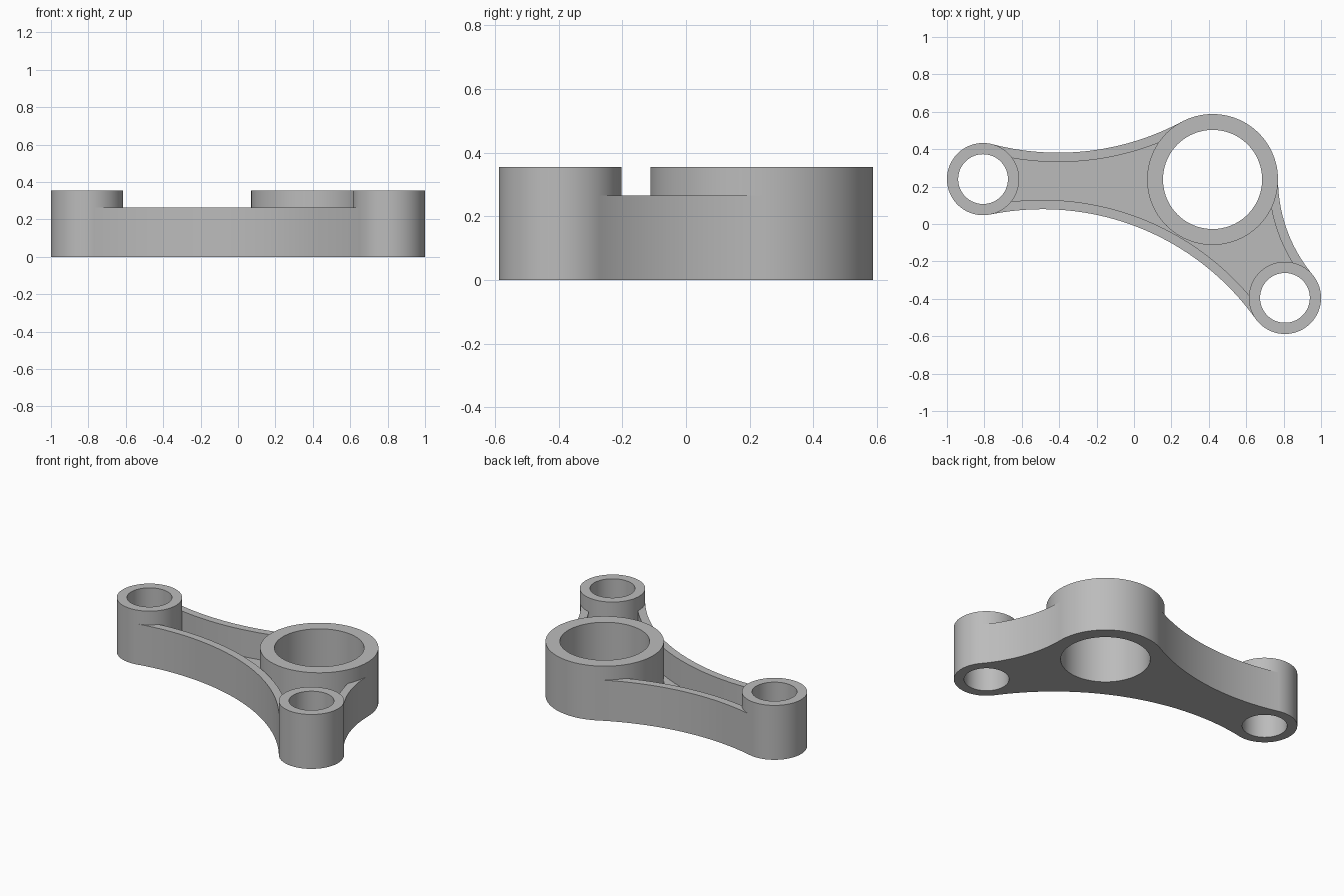
import bpy
import bmesh
from math import atan2, cos, sin, pi, sqrt, tau, radians

cube = bpy.data.objects.get("Cube")
if cube:
    bpy.data.objects.remove(cube, do_unlink=True)

BOSS_TOP, RIM_TOP, FLOOR_TOP = 0.355, 0.265, 0.09
RIM = 0.05

# Bosses in clockwise order: name, x, y, outer radius, bore radius
BOSSES = [("left_arm", -0.807, 0.24, 0.193, 0.133),
          ("pivot", 0.42, 0.238, 0.35, 0.265),
          ("right_arm", 0.807, -0.395, 0.193, 0.133)]
# Radius of the concave side that follows each boss
SIDES = [("back_rim", 1.4), ("side_rim", 0.8), ("front_rim", 1.4)]

metal = bpy.data.materials.new("plain_grey")
metal.use_nodes = True
GREY = (0.5, 0.5, 0.5, 1)
metal.diffuse_color = GREY
metal.node_tree.nodes["Principled BSDF"].inputs["Base Color"].default_value = GREY


def arc(cx, cy, r, start, sweep, steps):
    return [(cx + r * cos(start + sweep * i / steps),
             cy + r * sin(start + sweep * i / steps)) for i in range(steps + 1)]


def circle(cx, cy, r):
    return arc(cx, cy, r, 0, tau, 96)[:-1]


def prism(name, loops, height):
    """Solid standing on the ground; loops after the first are holes."""
    bm = bmesh.new()
    rings = []
    for loop in loops:
        rings.append([[bm.verts.new((x, y, z)) for x, y in loop] for z in (0, height)])
    # caps
    for level in (0, 1):
        edges = []
        for ring in rings:
            vs = ring[level]
            edges += [bm.edges.new((vs[i - 1], vs[i])) for i in range(len(vs))]
        bmesh.ops.triangle_fill(bm, use_beauty=True, edges=edges, normal=(0, 0, 1))
    # walls
    for low, high in rings:
        for i in range(len(low)):
            bm.faces.new((low[i - 1], low[i], high[i], high[i - 1]))
    bmesh.ops.recalc_face_normals(bm, faces=bm.faces)
    mesh = bpy.data.meshes.new(name)
    bm.to_mesh(mesh)
    bm.free()
    mesh.materials.append(metal)
    obj = bpy.data.objects.new(name, mesh)
    bpy.context.collection.objects.link(obj)
    return obj


def tangent_centre(p, q, radius):
    """Centre of the arc touching two bosses, left of the line from p to q."""
    a, b = radius + p[3], radius + q[3]
    dx, dy = q[1] - p[1], q[2] - p[2]
    d = sqrt(dx * dx + dy * dy)
    along = (a * a - b * b + d * d) / (2 * d)
    side = sqrt(a * a - along * along)
    return (p[1] + (dx * along - dy * side) / d, p[2] + (dy * along + dx * side) / d)


def angle(origin, x, y):
    return atan2(y - origin[1], x - origin[0])


parts = []

# Bored bosses
for name, x, y, outer, bore in BOSSES:
    parts.append(prism(name + "_boss", [circle(x, y, outer), circle(x, y, bore)], BOSS_TOP))

# Concave rims between the bosses
centres = [tangent_centre(BOSSES[i], BOSSES[(i + 1) % 3], SIDES[i][1]) for i in range(3)]
floor_outline = []
for i, (name, radius) in enumerate(SIDES):
    p, q = BOSSES[i], BOSSES[(i + 1) % 3]
    c, following = centres[i], centres[(i + 1) % 3]
    start = angle(c, p[1], p[2])
    sweep = (angle(c, q[1], q[2]) - start + pi) % tau - pi
    outer_edge = arc(*c, radius, start, sweep, 48)
    inner_edge = arc(*c, radius + RIM, start, sweep, 48)
    parts.append(prism(name, [outer_edge + inner_edge[::-1]], RIM_TOP))

    # Floor edge runs inside the rim and then inside the boss wall
    floor_outline += arc(*c, radius + RIM / 2, start, sweep, 48)
    turn = angle(q[1:3], *c)
    around = -((turn - angle(q[1:3], *following)) % tau)
    floor_outline += arc(q[1], q[2], q[3] - RIM / 2, turn, around, 64)[1:-1]

# Recessed web floor
holes = [circle(x, y, bore + 0.015) for _, x, y, _, bore in BOSSES]
parts.append(prism("web_floor", [floor_outline] + holes, FLOOR_TOP))

# Smooth round walls with sharp rims
bpy.ops.object.select_all(action="DESELECT")
for obj in parts:
    obj.select_set(True)
bpy.context.view_layer.objects.active = parts[0]
bpy.ops.object.shade_smooth_by_angle(angle=radians(30))
